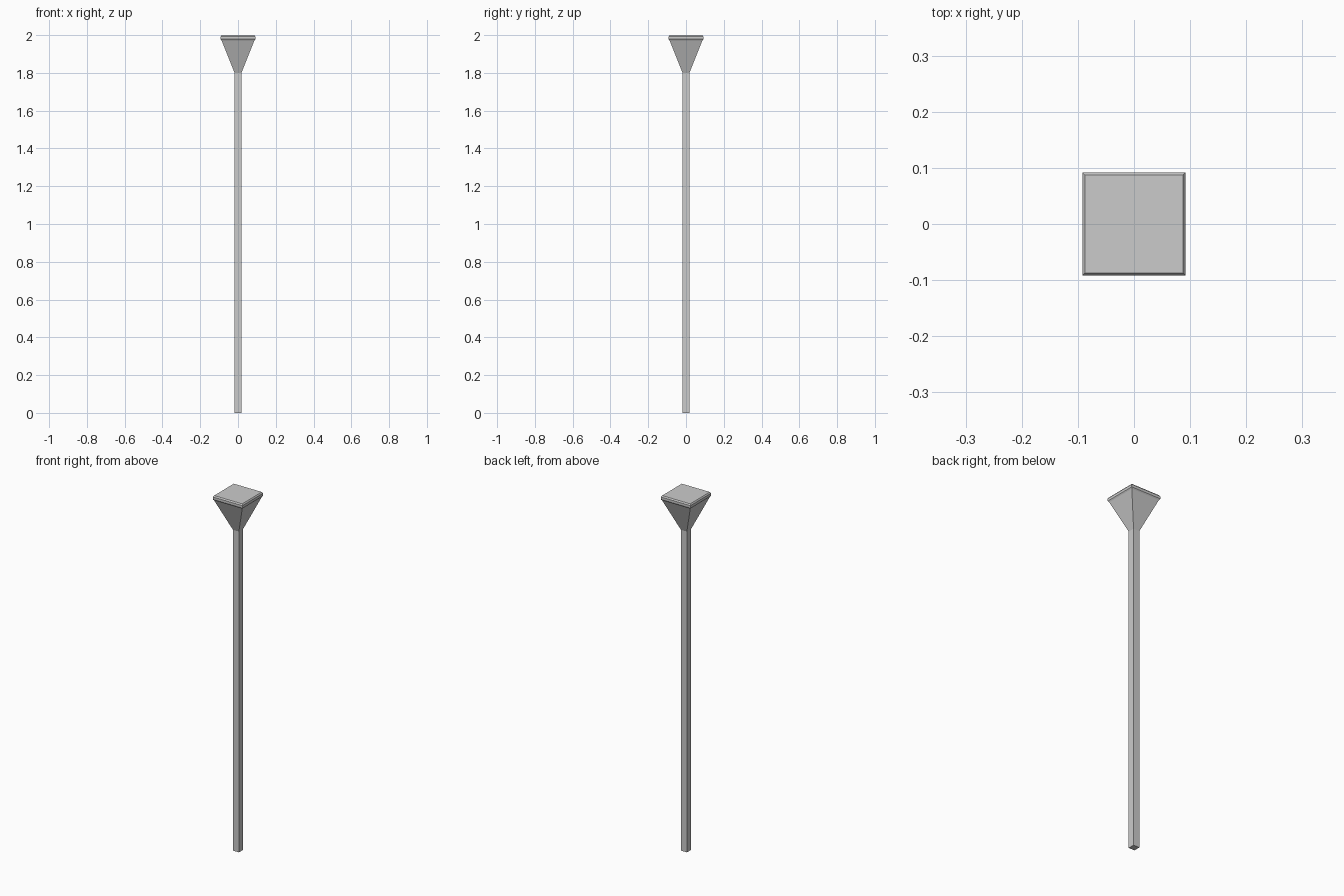
import bpy, bmesh

if "Cube" in bpy.data.objects:
    bpy.data.objects.remove(bpy.data.objects["Cube"])


def square_loft(name, profile):
    """Stack square rings given as (half_width, z) and skin them into a closed solid."""
    bm = bmesh.new()
    rings = []
    for r, z in profile:
        corners = ((-r, -r), (r, -r), (r, r), (-r, r))
        rings.append([bm.verts.new((x, y, z)) for x, y in corners])
    for low, high in zip(rings, rings[1:]):
        for i in range(4):
            j = (i + 1) % 4
            bm.faces.new((low[i], low[j], high[j], high[i]))
    bm.faces.new(rings[0][::-1])
    bm.faces.new(rings[-1])
    bmesh.ops.recalc_face_normals(bm, faces=bm.faces)
    mesh = bpy.data.meshes.new(name)
    bm.to_mesh(mesh)
    bm.free()
    obj = bpy.data.objects.new(name, mesh)
    bpy.context.collection.objects.link(obj)
    return obj


# Long square shaft
square_loft("shaft", [(0.0185, 0.0), (0.0185, 1.8)])

# Flared head with a chamfered rim at the top
square_loft("flared_head", [
    (0.0185, 1.8),
    (0.087, 1.972),
    (0.092, 1.979),
    (0.092, 1.993),
    (0.087, 2.0),
])
